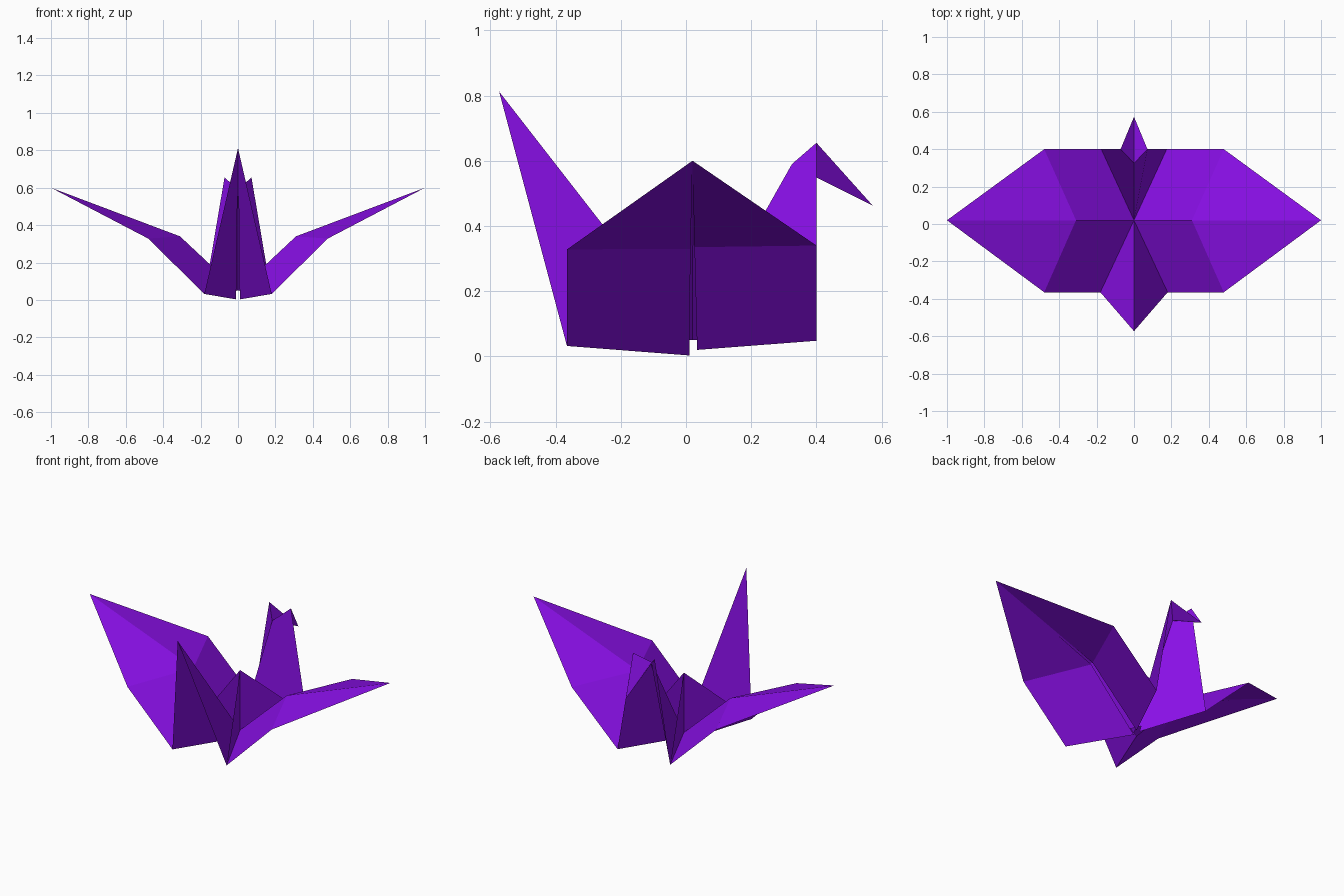
import bpy, bmesh
from mathutils import Vector

if "Cube" in bpy.data.objects:
    bpy.data.objects.remove(bpy.data.objects["Cube"])

purple = bpy.data.materials.new("purple_paper")
purple.diffuse_color = (0.26, 0.005, 0.83, 1)
purple.use_nodes = True
purple.node_tree.nodes["Principled BSDF"].inputs["Base Color"].default_value = purple.diffuse_color


def sheet(name, faces, mirror=True):
    """Folded paper from faces on the +x side, mirrored across x = 0."""
    bm = bmesh.new()
    for s in ((1, -1) if mirror else (1,)):
        for f in faces:
            pts = [Vector((p[0] * s, p[1], p[2])) for p in f]
            bm.faces.new([bm.verts.new(p) for p in (pts if s > 0 else pts[::-1])])
    bmesh.ops.remove_doubles(bm, verts=bm.verts, dist=0.0005)
    bmesh.ops.recalc_face_normals(bm, faces=bm.faces)
    me = bpy.data.meshes.new(name)
    bm.to_mesh(me)
    bm.free()
    me.materials.append(purple)
    ob = bpy.data.objects.new(name, me)
    bpy.context.collection.objects.link(ob)
    return ob


# Shared fold points
centre = (0, 0.02, 0.05)
apex = (0, 0.02, 0.41)
tip, ridge = (1, 0.02, 0.6), (0.31, 0.02, 0.34)
front = dict(corner=(0.18, -0.365, 0.032), mid=(0.48, -0.365, 0.328),
             base=(0.01, 0.01, 0.003), fold=(0.316, 0.014, 0.33))
back = dict(corner=(0.175, 0.40, 0.048), mid=(0.48, 0.40, 0.34),
            base=(0.01, 0.034, 0.02), fold=(0.316, 0.026, 0.335))

# Wings: ridged upper layer, slit lower layer
wing_faces = []
for h in (front, back):
    wing_faces += [
        (centre, h["corner"], h["mid"], ridge), (ridge, h["mid"], tip),
        (h["base"], h["fold"], h["mid"], h["corner"]), (h["fold"], tip, h["mid"])]
sheet("wings", wing_faces)

# Tail: inner folded layer and outer slit layer
tail_tip = (0, -0.573, 0.812)
sheet("tail", [(centre, tail_tip, front["corner"]),
               (front["base"], front["corner"], tail_tip)])

# Neck
bend, side = (0, 0.325, 0.59), (0.072, 0.40, 0.655)
bend_low = (0.003, 0.332, 0.583)
sheet("neck", [(centre, back["corner"], side, bend),
               (back["base"], bend_low, side, back["corner"])])

# Head folded down into a beak
beak = (0, 0.573, 0.462)
sheet("head", [(bend, side, beak), (bend_low, beak, side)])

# Back hump: creased fins running from the peak to the four corners
sheet("back_hump", [(centre, apex, h["corner"]) for h in (front, back)])
